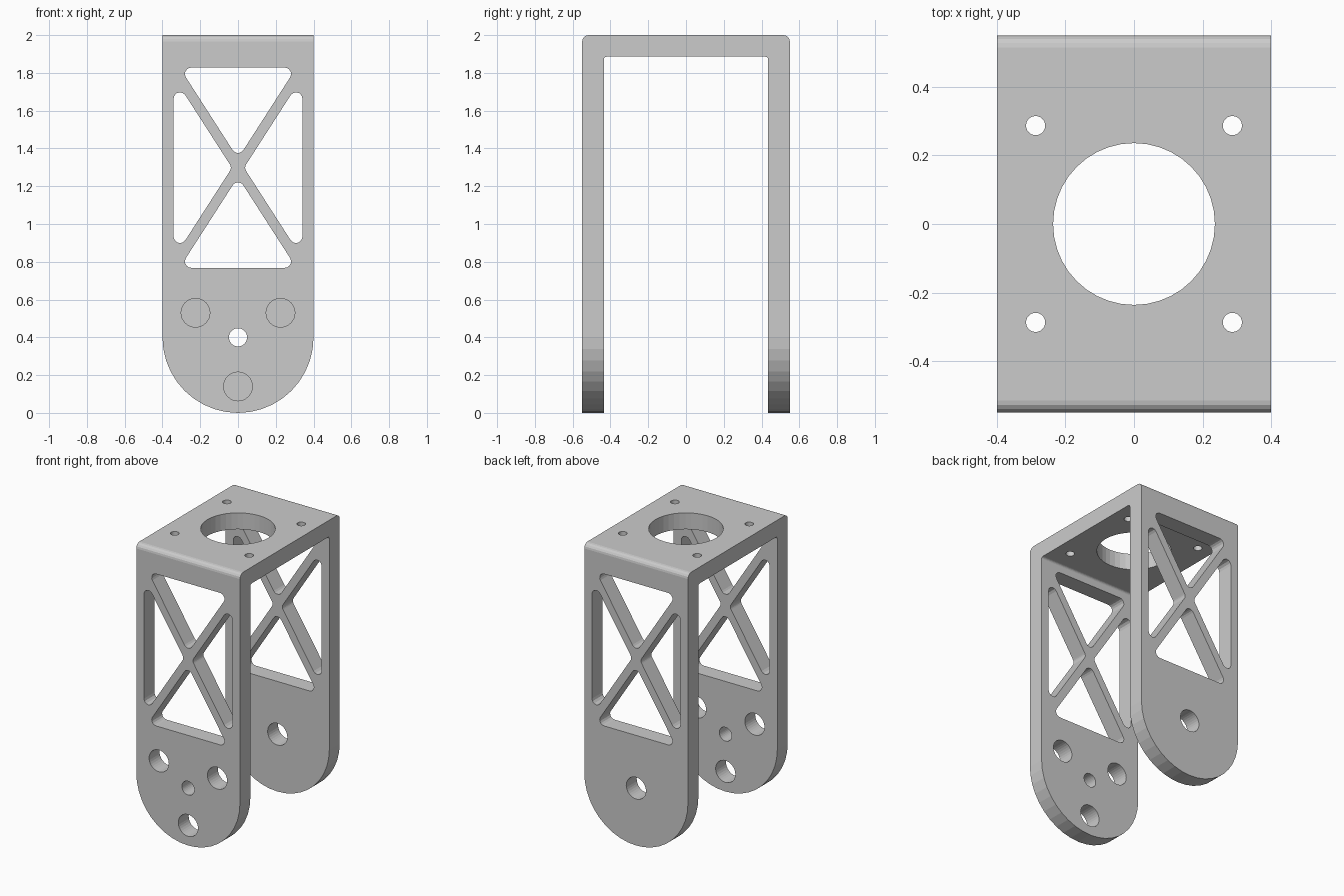
import bpy, bmesh
from math import sin, cos, pi, tan
from mathutils import Vector

if "Cube" in bpy.data.objects:
    bpy.data.objects.remove(bpy.data.objects["Cube"])


def fillet(corners, seg=5):
    """Round each (x, y, radius) corner of a polygon."""
    out, n = [], len(corners)
    for i, (x, y, r) in enumerate(corners):
        p = Vector((x, y))
        if r == 0:
            out.append(p)
            continue
        a = (Vector(corners[i - 1][:2]) - p).normalized()
        b = (Vector(corners[(i + 1) % n][:2]) - p).normalized()
        half = a.angle(b) / 2
        c = p + (a + b).normalized() * (r / sin(half))
        s = p + a * (r / tan(half)) - c
        e = p + b * (r / tan(half)) - c
        sweep = s.angle(e)
        for k in range(seg + 1):
            t = k / seg
            out.append(c + (s * sin((1 - t) * sweep) + e * sin(t * sweep)) / sin(sweep))
    return out


def circle(x, y, r, n):
    return [Vector((x + r * cos(2 * pi * k / n), y + r * sin(2 * pi * k / n))) for k in range(n)]


def prism(name, pts, axis, lo, hi):
    """Extrude a 2D outline along an axis."""
    place = {'x': lambda p, d: (d, p.x, p.y),
             'y': lambda p, d: (p.x, d, p.y),
             'z': lambda p, d: (p.x, p.y, d)}[axis]
    bm = bmesh.new()
    a = [bm.verts.new(place(p, lo)) for p in pts]
    b = [bm.verts.new(place(p, hi)) for p in pts]
    bm.faces.new(a)
    bm.faces.new(b)
    n = len(pts)
    for i in range(n):
        j = (i + 1) % n
        bm.faces.new((a[i], a[j], b[j], b[i]))
    bmesh.ops.recalc_face_normals(bm, faces=bm.faces)
    me = bpy.data.meshes.new(name)
    bm.to_mesh(me)
    bm.free()
    ob = bpy.data.objects.new(name, me)
    bpy.context.collection.objects.link(ob)
    return ob


def boolean(target, cutter, op='DIFFERENCE'):
    cutter.hide_render = True
    m = target.modifiers.new("cut", 'BOOLEAN')
    m.operation, m.solver, m.object = op, 'EXACT', cutter
    bpy.context.view_layer.objects.active = target
    bpy.ops.object.modifier_apply(modifier=m.name)
    bpy.data.objects.remove(cutter, do_unlink=True)


# U-shaped body, side profile with rounded bends
Y, YI, ZI = 0.55, 0.435, 1.886
bracket = prism("u_bracket", fillet([
    (-Y, -0.1, 0), (-YI, -0.1, 0), (-YI, ZI, 0.016), (YI, ZI, 0.016),
    (YI, -0.1, 0), (Y, -0.1, 0), (Y, 2, 0.035), (-Y, 2, 0.035)], 4), 'x', -0.6, 0.6)

# Front silhouette with round leg ends
outline = [Vector((0.4 * cos(pi + pi * k / 20), 0.4 + 0.4 * sin(pi + pi * k / 20))) for k in range(21)]
outline += [Vector((0.4, 2.2)), Vector((-0.4, 2.2))]
boolean(bracket, prism("silhouette", outline, 'y', -1, 1), 'INTERSECT')

# X-braced windows through both legs
CZ, HW, HH, R = 1.298, 0.341, 0.53, 0.034
slope = HH / HW
dx, dz = 0.0317, 0.0317 * slope
for s in (-1, 1):
    w = (HH - dz) / slope
    boolean(bracket, prism("end_window", fillet([
        (0, CZ + s * dz, R), (w, CZ + s * HH, R), (-w, CZ + s * HH, R)]), 'y', -1, 1))
    h = (HW - dx) * slope
    boolean(bracket, prism("side_window", fillet([
        (s * dx, CZ, R), (s * HW, CZ + h, R), (s * HW, CZ - h, R)]), 'y', -1, 1))

# Motor horn holes in the front leg, one pivot hole in the back leg
for x, z, r in ((0, 0.4, 0.048), (0, 0.14, 0.076), (-0.225, 0.53, 0.076), (0.225, 0.53, 0.076)):
    boolean(bracket, prism("front_hole", circle(x, z, r, 32), 'y', -1, 0))
boolean(bracket, prism("back_hole", circle(0, 0.4, 0.076, 32), 'y', 0, 1))

# Large opening and four screw holes in the top plate
boolean(bracket, prism("top_opening", circle(0, 0, 0.236, 40), 'z', 1.5, 2.5))
for x in (-0.287, 0.287):
    for y in (-0.287, 0.287):
        boolean(bracket, prism("screw_hole", circle(x, y, 0.028, 24), 'z', 1.5, 2.5))
